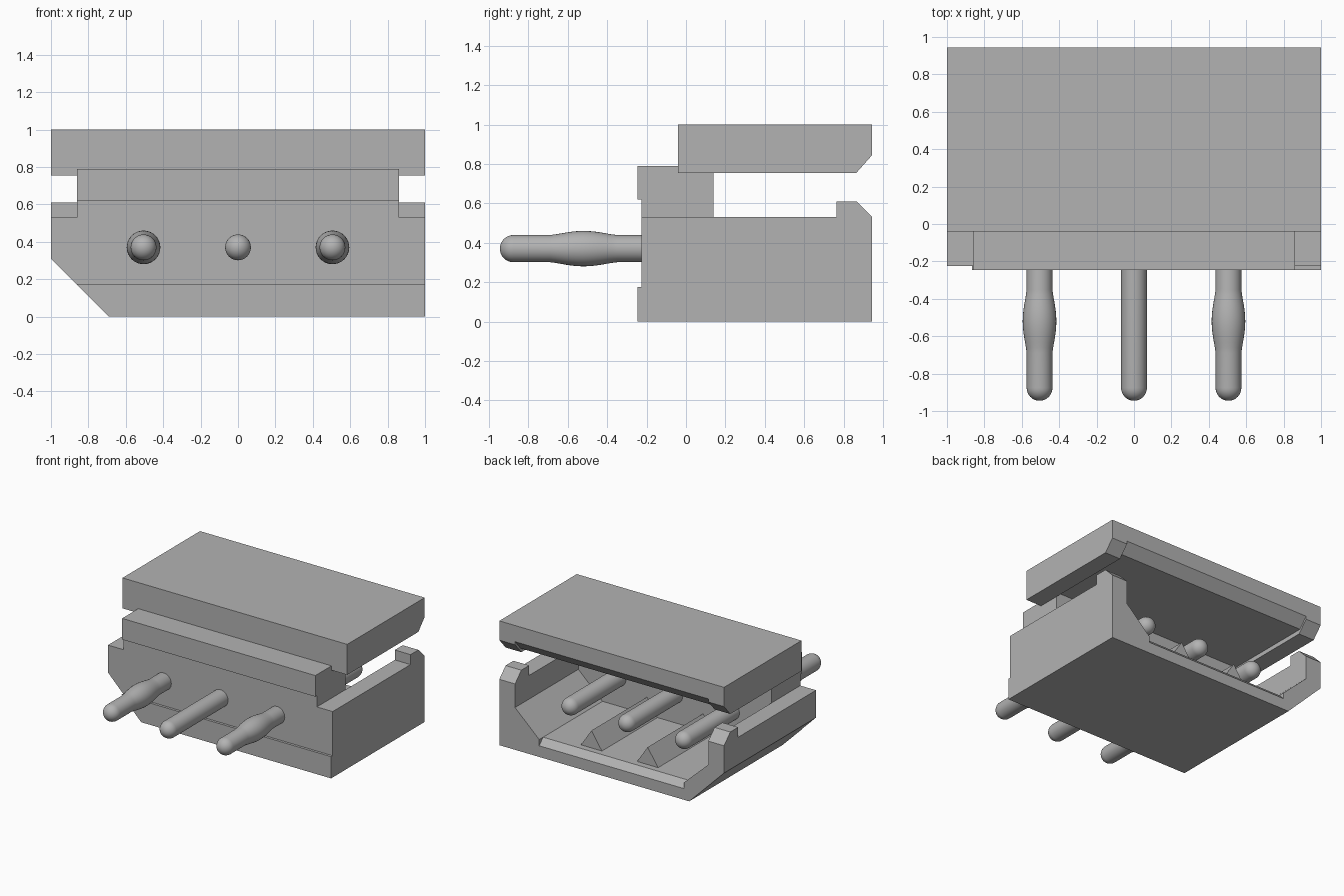
import bpy, bmesh, math
from mathutils import Matrix, Vector

cube = bpy.data.objects.get("Cube")
if cube:
    bpy.data.objects.remove(cube, do_unlink=True)

grey = bpy.data.materials.new("plain_grey")
grey.use_nodes = True
grey.diffuse_color = (0.45, 0.45, 0.45, 1)
grey.node_tree.nodes["Principled BSDF"].inputs["Base Color"].default_value = grey.diffuse_color


def finish(name, bm):
    bmesh.ops.recalc_face_normals(bm, faces=bm.faces)
    mesh = bpy.data.meshes.new(name)
    bm.to_mesh(mesh)
    bm.free()
    mesh.materials.append(grey)
    obj = bpy.data.objects.new(name, mesh)
    bpy.context.collection.objects.link(obj)
    return obj


def prism(name, profile, axis, start, end):
    """Extrude an (x, z) profile along y, or a (y, z) profile along x."""
    bm = bmesh.new()
    place = (lambda a, b: (a, start, b)) if axis == "y" else (lambda a, b: (start, a, b))
    face = bm.faces.new([bm.verts.new(place(a, b)) for a, b in profile])
    moved = bmesh.ops.extrude_face_region(bm, geom=[face])["geom"]
    step = Vector((0, end - start, 0)) if axis == "y" else Vector((end - start, 0, 0))
    bmesh.ops.translate(bm, vec=step, verts=[v for v in moved if isinstance(v, bmesh.types.BMVert)])
    return finish(name, bm)


def cut(obj, cutter):
    cutter.hide_render = True
    mod = obj.modifiers.new("cut", "BOOLEAN")
    mod.operation = "DIFFERENCE"
    mod.object = cutter
    bpy.context.view_layer.objects.active = obj
    bpy.ops.object.modifier_apply(modifier=mod.name)
    bpy.data.objects.remove(cutter, do_unlink=True)


def lathe_y(name, x, z, profile):
    """Turn a (y, radius) profile around an axis parallel to y."""
    bm = bmesh.new()
    verts = [bm.verts.new((r, y, 0)) for y, r in profile]
    edges = [bm.edges.new(pair) for pair in zip(verts, verts[1:])]
    bmesh.ops.spin(bm, geom=verts + edges, axis=(0, 1, 0), cent=(0, 0, 0),
                   angle=math.tau, steps=32)
    bmesh.ops.remove_doubles(bm, verts=bm.verts, dist=0.0005)
    bmesh.ops.transform(bm, matrix=Matrix.Translation((x, 0, z)), verts=bm.verts)
    obj = finish(name, bm)
    bpy.ops.object.select_all(action="DESELECT")
    obj.select_set(True)
    bpy.context.view_layer.objects.active = obj
    bpy.ops.object.shade_smooth_by_angle(angle=math.radians(40))
    return obj


FRONT, BACK, WALL, INNER = -0.225, 0.945, 0.14, 0.86

# Lower tray: one bevelled bottom corner, hollow and open at the back
tray = prism("tray", [(-0.69, 0), (1, 0), (1, 0.53), (-1, 0.53), (-1, 0.31)], "y", FRONT, BACK)
cut(tray, prism("tray_cavity", [(-0.645, 0.14), (0.645, 0.14), (INNER, 0.34), (INNER, 0.7),
                                (-INNER, 0.7), (-INNER, 0.34)], "y", WALL, 1.2))
cut(tray, prism("lip_bevel", [(0.885, 0.15), (1.0, 0.035), (1.0, 0.15)], "x", -0.645, 0.645))

# Raised strip along the bottom of the front
prism("front_bottom_strip", [(-0.69, 0), (1, 0), (1, 0.175), (-0.865, 0.175)], "y", -0.245, FRONT)

# Upper front wall with a protruding top strip
prism("upper_front_wall", [(FRONT, 0.53), (WALL, 0.53), (WALL, 0.79), (-0.245, 0.79),
                           (-0.245, 0.62), (FRONT, 0.62)], "x", -INNER, INNER)

# Bevelled tabs on the back corners of the tray
tab = [(0.765, 0.53), (BACK, 0.53), (0.865, 0.61), (0.765, 0.61)]
prism("left_tab", tab, "x", INNER, 1)
prism("right_tab", tab, "x", -1, -INNER)

# Lid: shallow recess underneath with a bevelled back opening
lid = prism("lid", [(-0.04, 0.755), (0.865, 0.755), (BACK, 0.845), (BACK, 1), (-0.04, 1)],
            "x", -1, 1)
cut(lid, prism("lid_recess", [(-0.5, 0.6), (1.2, 0.6), (1.2, 0.87), (BACK, 0.87),
                              (0.875, 0.79), (-0.5, 0.79)], "x", -INNER, INNER))

# Triangular keying ridges on the tray floor
for side, x in (("left", 0.25), ("right", -0.25)):
    prism(side + "_ridge", [(x - 0.1, 0.13), (x + 0.1, 0.13), (x, 0.28)], "y", WALL - 0.02, 0.845)

# Contact pins with round ends; the outer two swell in the middle
R = 0.069
arc = [i * math.pi / 16 for i in range(9)]
for name, x, swell in (("left", 0.505, 0.021), ("middle", 0, 0), ("right", -0.505, 0.021)):
    profile = [(-0.945 + R - R * math.cos(a), R * math.sin(a)) for a in arc]
    if swell:
        for i in range(13):
            t = i / 12
            profile.append((-0.69 + 0.34 * t, R + swell * math.sin(math.pi * t) ** 1.3))
    profile += [(0.81 - R + R * math.sin(a), R * math.cos(a)) for a in arc]
    lathe_y(name + "_pin", x, 0.37, profile)
